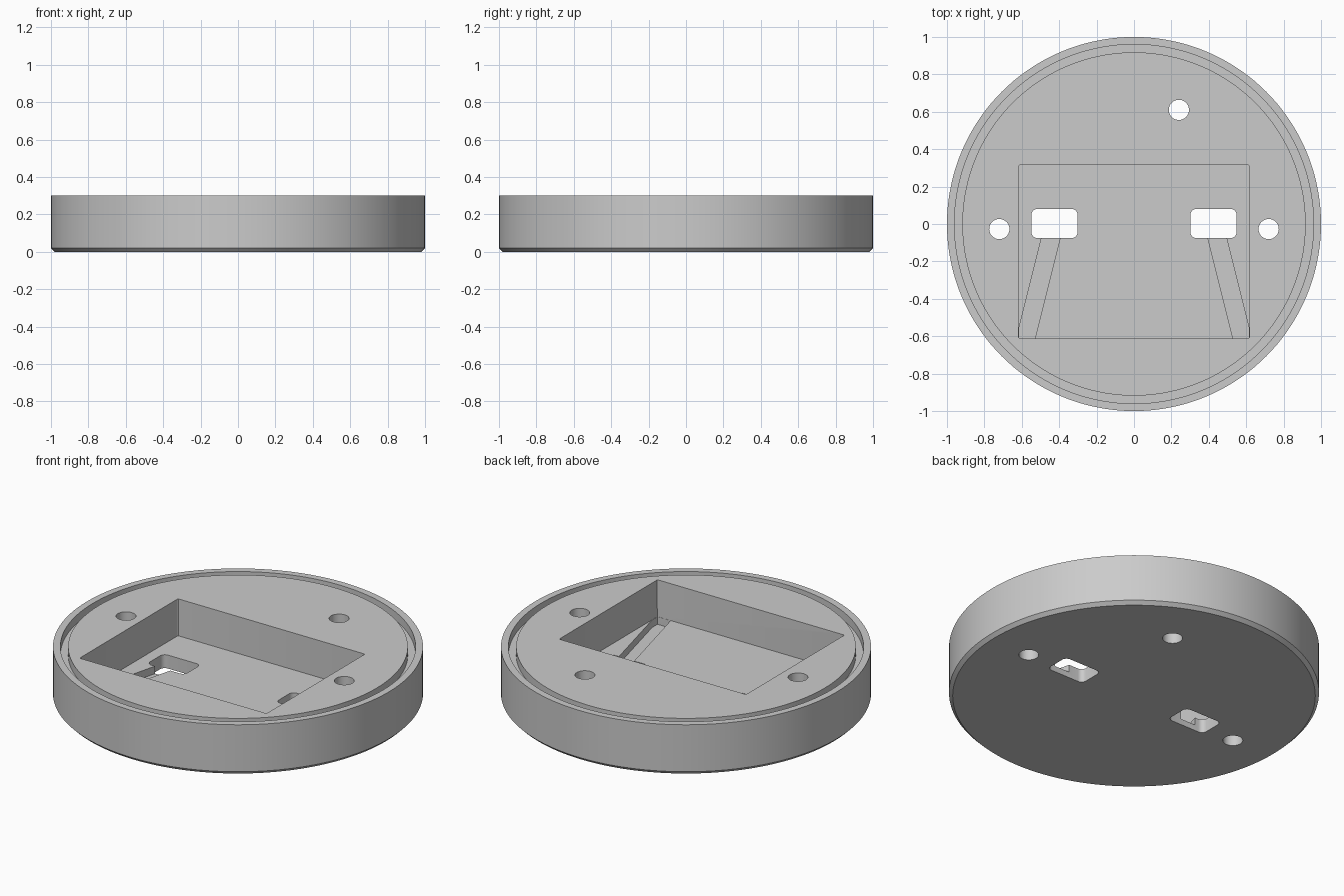
import bpy, bmesh
from math import cos, sin, pi, radians
from mathutils import Matrix

if "Cube" in bpy.data.objects:
    bpy.data.objects.remove(bpy.data.objects["Cube"], do_unlink=True)

HEIGHT, FLOOR, CHANNEL_Z, GROOVE_Z = 0.3, 0.08, 0.035, 0.25

grey = bpy.data.materials.new("light grey")
grey.use_nodes = True
colour = (0.6, 0.6, 0.6, 1)
grey.diffuse_color = colour
grey.node_tree.nodes["Principled BSDF"].inputs["Base Color"].default_value = colour


def make_object(name, bm):
    bmesh.ops.recalc_face_normals(bm, faces=bm.faces)
    mesh = bpy.data.meshes.new(name)
    bm.to_mesh(mesh)
    bm.free()
    mesh.materials.append(grey)
    obj = bpy.data.objects.new(name, mesh)
    bpy.context.collection.objects.link(obj)
    return obj


def lathe(name, profile, steps=144):
    bm = bmesh.new()
    verts = [bm.verts.new((r, 0, z)) for r, z in profile]
    edges = [bm.edges.new(pair) for pair in zip(verts, verts[1:])]
    bmesh.ops.spin(bm, geom=verts + edges, cent=(0, 0, 0), axis=(0, 0, 1),
                   angle=2 * pi, steps=steps, use_merge=True)
    bmesh.ops.remove_doubles(bm, verts=bm.verts, dist=1e-4)
    # Close the flat deck and underside with single faces
    bmesh.ops.holes_fill(bm, edges=[e for e in bm.edges if e.is_boundary], sides=0)
    return make_object(name, bm)


def prism(name, outline, z0, z1):
    bm = bmesh.new()
    face = bm.faces.new([bm.verts.new((x, y, z0)) for x, y in outline])
    up = bmesh.ops.extrude_face_region(bm, geom=[face])["geom"]
    bmesh.ops.translate(bm, vec=(0, 0, z1 - z0),
                        verts=[v for v in up if isinstance(v, bmesh.types.BMVert)])
    return make_object(name, bm)


def circle(cx, cy, r, n=40):
    return [(cx + r * cos(2 * pi * i / n), cy + r * sin(2 * pi * i / n)) for i in range(n)]


def rounded_rect(x0, x1, y0, y1, r, n=6):
    corners = [(x1 - r, y1 - r), (x0 + r, y1 - r), (x0 + r, y0 + r), (x1 - r, y0 + r)]
    return [(cx + r * cos(pi / 2 * (q + i / n)), cy + r * sin(pi / 2 * (q + i / n)))
            for q, (cx, cy) in enumerate(corners) for i in range(n + 1)]


def cut(target, cutter):
    mod = target.modifiers.new("cut", 'BOOLEAN')
    mod.operation, mod.solver, mod.object = 'DIFFERENCE', 'EXACT', cutter
    bpy.context.view_layer.objects.active = target
    bpy.ops.object.modifier_apply(modifier=mod.name)
    bpy.data.objects.remove(cutter, do_unlink=True)


# Round base with chamfered foot and a ring groove in the top
base = lathe("round_base", [
    (0.98, 0), (1, 0.02), (1, HEIGHT), (0.96, HEIGHT),
    (0.96, GROOVE_Z), (0.918, GROOVE_Z), (0.918, HEIGHT)])

# Rectangular pocket
cut(base, prism("pocket_cutter", rounded_rect(-0.617, 0.617, -0.612, 0.315, 0.008, 3),
                FLOOR, HEIGHT + 0.1))

# Slots through the pocket floor, each with a shallow channel to the front wall
channel = [(0.476, 0), (0.616, -0.56), (0.616, -0.611), (0.529, -0.611), (0.376, 0)]
for side in (-1, 1):
    slot = rounded_rect(0.302, 0.548, -0.075, 0.08, 0.03)
    cut(base, prism("channel_cutter", [(side * x, y) for x, y in channel],
                    CHANNEL_Z, FLOOR + 0.05))
    cut(base, prism("slot_cutter", [(side * x, y) for x, y in slot], -0.1, FLOOR + 0.1))

# Round screw holes
for x, y in ((0.24, 0.61), (-0.72, -0.027), (0.72, -0.027)):
    cut(base, prism("hole_cutter", circle(x, y, 0.054), -0.1, HEIGHT + 0.1))

bpy.ops.object.select_all(action='DESELECT')
base.select_set(True)
bpy.context.view_layer.objects.active = base
bpy.ops.object.shade_smooth_by_angle(angle=radians(30))
